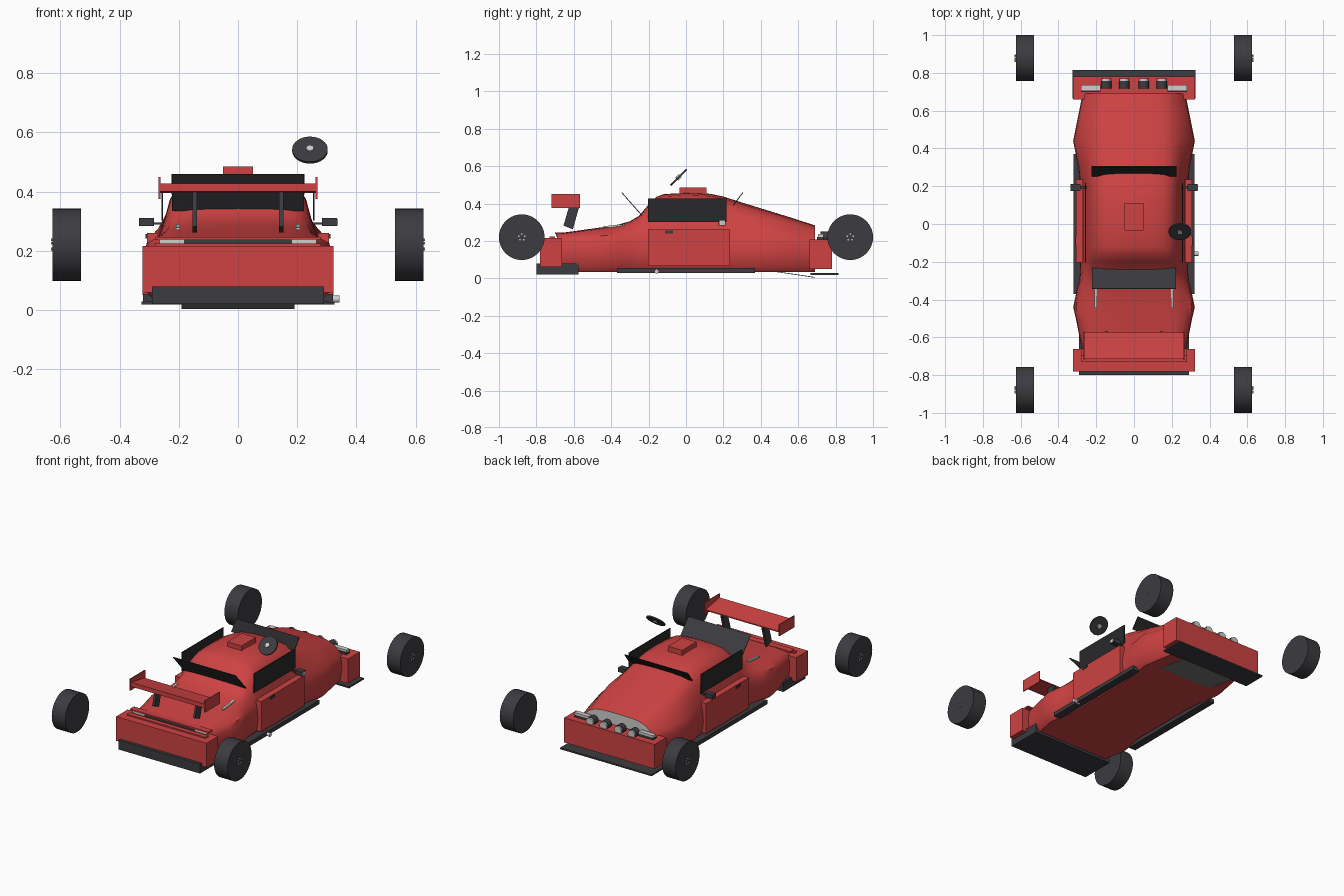
import bpy, bmesh, math
from mathutils import Vector

def material(name, c):
    m = bpy.data.materials.new(name)
    m.diffuse_color = (*c, 1)
    return m

RED = material("red paint", (0.62, 0.055, 0.055))
DARK = material("dark rubber", (0.045, 0.045, 0.052))
GLASS = material("black glass", (0.022, 0.022, 0.024))
SILVER = material("silver", (0.62, 0.62, 0.6))
GREY = material("grey plate", (0.2, 0.2, 0.2))

def make(name, verts, faces, *mats, smooth=None):
    me = bpy.data.meshes.new(name)
    me.from_pydata(verts, [], faces)
    bm = bmesh.new()
    bm.from_mesh(me)
    bmesh.ops.recalc_face_normals(bm, faces=bm.faces)
    bm.to_mesh(me)
    bm.free()
    ob = bpy.data.objects.new(name, me)
    bpy.context.collection.objects.link(ob)
    for m in mats:
        me.materials.append(m)
    if smooth:
        bpy.ops.object.select_all(action='DESELECT')
        ob.select_set(True)
        bpy.context.view_layer.objects.active = ob
        bpy.ops.object.shade_smooth_by_angle(angle=math.radians(smooth))
    return ob

def prism(name, yz, x0, x1, mat):
    """Side outline in y, z pushed across x."""
    n = len(yz)
    v = [(x, y, z) for x in (x0, x1) for y, z in yz]
    f = [tuple(range(n)), tuple(range(n, 2 * n))]
    f += [(i, (i + 1) % n, n + (i + 1) % n, n + i) for i in range(n)]
    return make(name, v, f, mat)

def box(name, x0, x1, y0, y1, z0, z1, mat):
    return prism(name, [(y0, z0), (y1, z0), (y1, z1), (y0, z1)], x0, x1, mat)

def cylinder(name, centre, r, depth, axis, mat, n=32):
    q = Vector(axis).to_track_quat('Z', 'Y')
    v = [tuple(q @ Vector((r * math.cos(2 * math.pi * i / n), r * math.sin(2 * math.pi * i / n), h)) + Vector(centre))
         for h in (-depth / 2, depth / 2) for i in range(n)]
    f = [tuple(range(n)), tuple(range(n, 2 * n))]
    f += [(i, (i + 1) % n, n + (i + 1) % n, n + i) for i in range(n)]
    return make(name, v, f, mat, smooth=40)

# Body shell: y, half width, shoulder height, top half width, top height
stations = [
    (-0.69, 0.270, 0.215, 0.22, 0.240), (-0.60, 0.288, 0.220, 0.22, 0.252),
    (-0.50, 0.308, 0.225, 0.22, 0.266), (-0.44, 0.322, 0.228, 0.215, 0.274),
    (-0.36, 0.305, 0.232, 0.21, 0.288), (-0.30, 0.290, 0.236, 0.205, 0.305),
    (-0.25, 0.285, 0.240, 0.20, 0.335), (-0.20, 0.285, 0.242, 0.20, 0.395),
    (-0.16, 0.285, 0.242, 0.20, 0.435), (-0.12, 0.285, 0.242, 0.20, 0.450),
    (0.0, 0.285, 0.242, 0.20, 0.457), (0.13, 0.285, 0.242, 0.20, 0.452),
    (0.20, 0.285, 0.242, 0.20, 0.437), (0.30, 0.295, 0.240, 0.20, 0.405),
    (0.44, 0.322, 0.235, 0.20, 0.362), (0.56, 0.298, 0.225, 0.19, 0.325),
    (0.69, 0.272, 0.208, 0.17, 0.283)]

def section(y, w, zs, tw, zt):
    h = zt - zs
    half = [(0.0, 0.035), (0.88 * w, 0.035), (0.96 * w, 0.06), (w, 0.14), (0.985 * w, 0.19), (0.95 * w, zs),
            (0.6 * w + 0.38 * tw, zs + 0.32 * h), (0.3 * w + 0.72 * tw, zs + 0.62 * h),
            (tw, zs + 0.82 * h), (0.78 * tw, zs + 0.94 * h), (0.4 * tw, zs + 0.99 * h), (0.0, zt)]
    return [(x, y, z) for x, z in half] + [(-x, y, z) for x, z in half[-2:0:-1]]

rings = [section(*s) for s in stations]
n = len(rings[0])
faces = [(k * n + i, k * n + (i + 1) % n, (k + 1) * n + (i + 1) % n, (k + 1) * n + i)
         for k in range(len(rings) - 1) for i in range(n)]
faces += [tuple(range(n)), tuple(range((len(rings) - 1) * n, len(rings) * n))]
body = make("body_shell", [p for r in rings for p in r], faces, RED, DARK, SILVER, smooth=45)
for p in body.data.polygons:  # end caps: dark tail, bright nose
    if abs(p.normal.y) > 0.99:
        p.material_index = 1 if p.center.y < 0 else 2

# Bumpers, diffuser, splitter, skid plate
box("tail_bumper", -0.322, 0.322, -0.78, -0.662, 0.06, 0.216, RED)
box("tail_lip", -0.28, 0.28, -0.70, -0.66, 0.236, 0.246, RED)
box("tail_ledge", -0.28, 0.28, -0.73, -0.70, 0.214, 0.224, RED)
box("diffuser", -0.29, 0.29, -0.80, -0.575, 0.02, 0.08, DARK)
box("nose_bumper", -0.322, 0.322, 0.66, 0.78, 0.05, 0.208, RED)
box("splitter", -0.325, 0.325, 0.665, 0.815, 0.018, 0.028, DARK)
prism("skid_plate", [(0.48, 0.034), (0.69, 0.003), (0.69, 0.007), (0.48, 0.038)], -0.19, 0.19, GREY)

# Roof scoop
box("roof_scoop", -0.05, 0.05, -0.035, 0.11, 0.45, 0.485, RED)

# Windscreens
prism("rear_window", [(-0.238, 0.335), (-0.345, 0.457), (-0.341, 0.459), (-0.234, 0.338)], -0.222, 0.222, DARK)
prism("windscreen", [(0.252, 0.393), (0.302, 0.46), (0.306, 0.458), (0.256, 0.390)], -0.225, 0.225, GLASS)

# Wing
prism("wing_blade", [(-0.715, 0.40), (-0.575, 0.395), (-0.575, 0.402), (-0.715, 0.427)], -0.262, 0.262, RED)
for s in (-1, 1):
    box("wing_end_plate", s * 0.262, s * 0.268, -0.72, -0.568, 0.375, 0.45, RED)
    prism("wing_support", [(-0.655, 0.282), (-0.605, 0.262), (-0.567, 0.397), (-0.62, 0.402)],
          s * 0.146 - 0.007, s * 0.146 + 0.007, DARK)

# Parts on both sides
for s in (-1, 1):
    box("side_window", s * 0.254, s * 0.259, -0.203, 0.217, 0.302, 0.427, GLASS)
    box("door", s * 0.27, s * 0.308, -0.203, 0.235, 0.065, 0.26, RED)
    box("door_handle", s * 0.307, s * 0.313, -0.112, -0.07, 0.241, 0.256, DARK)
    box("side_skirt", s * 0.27, s * 0.32, -0.37, 0.37, 0.028, 0.054, DARK)
    box("mirror", s * 0.283, s * 0.335, 0.175, 0.212, 0.283, 0.311, DARK)
    box("mirror_arm", s * 0.25, s * 0.285, 0.188, 0.20, 0.288, 0.296, DARK)
    prism("boot_strap", [(-0.445, 0.27), (-0.33, 0.277), (-0.33, 0.29), (-0.445, 0.278)],
          s * 0.203 - 0.007, s * 0.203 + 0.007, SILVER)
    box("tail_light", s * 0.18, s * 0.265, -0.696, -0.69, 0.224, 0.236, SILVER)
    box("nose_light", s * 0.178, s * 0.28, 0.705, 0.735, 0.222, 0.236, SILVER)
    box("nose_light_base", s * 0.178, s * 0.28, 0.70, 0.735, 0.206, 0.222, DARK)
    for x in (0.052, 0.148):
        cylinder("spot_lamp", (s * x, 0.738, 0.222), 0.028, 0.04, (0, 1, 0), DARK, 20)
        cylinder("spot_lamp_lens", (s * x, 0.762, 0.222), 0.025, 0.014, (0, 1, 0), SILVER, 20)
    # Wheels with bolts
    for y in (-0.878, 0.878):
        cylinder("wheel", (s * 0.578, y, 0.22), 0.122, 0.096, (1, 0, 0), DARK, 40)
        for k in range(5):
            a = math.pi / 2 + k * math.tau / 5
            cylinder("wheel_bolt", (s * 0.628, y + 0.017 * math.cos(a), 0.22 + 0.017 * math.sin(a)),
                     0.0045, 0.008, (1, 0, 0), SILVER, 8)

# Single-sided details
box("mirror_face", 0.335, 0.338, 0.178, 0.208, 0.286, 0.308, SILVER)
cylinder("exhaust", (0.32, -0.157, 0.037), 0.012, 0.044, (1, 0, 0), SILVER, 16)
cylinder("steering_wheel", (0.243, -0.04, 0.54), 0.06, 0.009, (0, -1, 1), DARK, 32)
cylinder("steering_hub", (0.243, -0.04, 0.54), 0.013, 0.022, (0, -1, 1), SILVER, 16)
